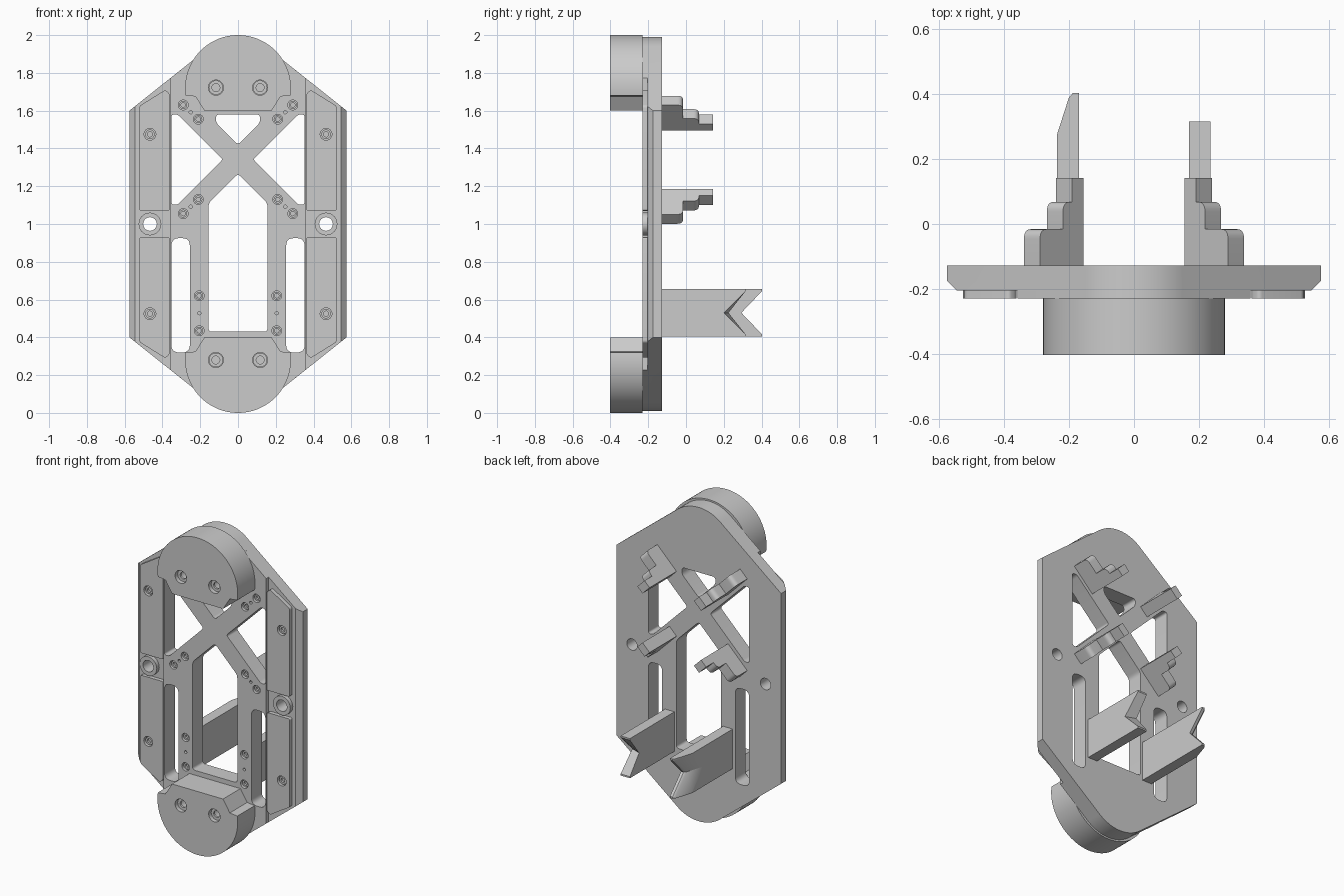
import bpy, bmesh
from math import sin, cos, pi, radians, sqrt
from mathutils import Matrix, Vector

if "Cube" in bpy.data.objects:
    bpy.data.objects.remove(bpy.data.objects["Cube"])

BACK, STEP, FACE, FRONT = -0.127, -0.205, -0.23, -0.403   # y levels


def circle(x, z, r, n=32):
    return [(x + r * cos(2 * pi * i / n), z + r * sin(2 * pi * i / n)) for i in range(n)]


def arc(cz, r, a0, a1, n=24):
    return [(r * cos(radians(a0 + (a1 - a0) * i / n)),
             cz + r * sin(radians(a0 + (a1 - a0) * i / n))) for i in range(n + 1)]


def rounded(pts, d, only=None, n=6):
    out = []
    for i, p in enumerate(pts):
        p = Vector(p)
        if only is not None and i not in only:
            out.append(tuple(p))
            continue
        a = p + (Vector(pts[i - 1]) - p).normalized() * d
        b = p + (Vector(pts[(i + 1) % len(pts)]) - p).normalized() * d
        for k in range(n + 1):
            t = k / n
            out.append(tuple(a * (1 - t) ** 2 + p * 2 * t * (1 - t) + b * t * t))
    return out


def flip(loop, sx=-1):
    return [(sx * x, z) for x, z in loop]


def extrude(name, loops, depth, matrix):
    """Fill an outline with holes, extrude it both ways and turn it into a welded mesh."""
    cu = bpy.data.curves.new(name, 'CURVE')
    cu.dimensions, cu.fill_mode, cu.extrude = '2D', 'BOTH', depth / 2
    for loop in loops:
        s = cu.splines.new('POLY')
        s.points.add(len(loop) - 1)
        for pt, (x, y) in zip(s.points, loop):
            pt.co = (x, y, 0, 1)
        s.use_cyclic_u = True
    tmp = bpy.data.objects.new(name + "_curve", cu)
    bpy.context.collection.objects.link(tmp)
    bpy.context.view_layer.update()
    me = bpy.data.meshes.new_from_object(tmp.evaluated_get(bpy.context.evaluated_depsgraph_get()))
    bpy.data.objects.remove(tmp)
    bpy.data.curves.remove(cu)
    bm = bmesh.new()
    bm.from_mesh(me)
    bm.transform(matrix)
    return finish(name, bm, me)


def finish(name, bm, me):
    bmesh.ops.remove_doubles(bm, verts=bm.verts, dist=1e-5)
    bmesh.ops.recalc_face_normals(bm, faces=bm.faces)
    bm.to_mesh(me)
    bm.free()
    me.name = name
    ob = bpy.data.objects.new(name, me)
    bpy.context.collection.objects.link(ob)
    return ob


def slab(name, loops, y0, y1):
    m = Matrix(((1, 0, 0, 0), (0, 0, -1, (y0 + y1) / 2), (0, 1, 0, 0), (0, 0, 0, 1)))
    return extrude(name, loops, abs(y1 - y0), m)


def outline(w):
    z = (1.6105 - 0.622 * w) / 0.783
    return ([(w, 2 - z), (w, z)] + arc(1.749, 0.241, 51.5, 128.5)
            + [(-w, z), (-w, 2 - z)] + arc(0.251, 0.241, 231.5, 308.5))


def screw(name, x, z, r, y):
    slab(name, [circle(x, z, r, 24), circle(x, z, r * 0.55, 24)], y, y + 0.013)


# Window openings shared by the plate layers
side_tri = rounded([(0.352, 1.58), (0.32, 1.58), (0.08, 1.342), (0.32, 1.102), (0.352, 1.102)], 0.015)
slot = rounded([(0.255, 0.32), (0.352, 0.32), (0.352, 0.925), (0.255, 0.925)], 0.04)
windows = [side_tri, flip(side_tri), slot, flip(slot),
           rounded([(0.117, 1.58), (-0.117, 1.58), (-0.117, 1.537), (0, 1.42), (0.117, 1.537)], 0.02),
           rounded([(0.156, 0.43), (0.156, 1.11), (0, 1.266), (-0.156, 1.11), (-0.156, 0.43)], 0.02)]

# Base plate in two layers, the front one chamfered along the long sides
bores = [circle(s * 0.466, 1.0, 0.036) for s in (-1, 1)]
base = slab("base_plate", [outline(0.575)] + windows + bores, BACK, -0.175)
edge = slab("base_edge", [outline(0.575)] + windows + bores, -0.175, STEP)
bm = bmesh.new()
bm.from_mesh(edge.data)
for v in bm.verts:
    if abs(v.co.x) > 0.57 and v.co.y < -0.2:
        v.co.x *= 0.545 / 0.575
        v.co.z += 0.024 if v.co.z > 1 else -0.024
bm.from_mesh(base.data)
bmesh.ops.delete(bm, geom=[f for f in bm.faces if all(abs(v.co.y + 0.175) < 1e-4 for v in f.verts)],
                 context='FACES')
bpy.data.objects.remove(edge)
bpy.data.objects.remove(base)
finish("base_plate", bm, bpy.data.meshes.new("base_plate"))

# Raised centre frame with small screws and pin holes
small = [(0.29, 1.63), (0.21, 1.555), (0.21, 1.13), (0.29, 1.055), (0.205, 0.62), (0.205, 0.435)]
pins = [(0.25, 1.592), (0.25, 1.092), (0.205, 0.528)]
holes = [circle(s * x, z, 0.026, 24) for s in (-1, 1) for x, z in small]
holes += [circle(s * x, z, 0.009, 12) for s in (-1, 1) for x, z in pins]
slab("centre_frame", [outline(0.358)] + windows + holes, STEP, FACE)
for s in (-1, 1):
    for x, z in small:
        screw("frame_screw", s * x, z, 0.021, -0.219)

# Side rails, their screws and the central bushings
rail = rounded([(0.362, 1.07), (0.522, 1.07), (0.522, 1.625), (0.385, 1.71), (0.362, 1.69)], 0.012)
for s in (-1, 1):
    for up in (True, False):
        z = 1.475 if up else 0.525
        loop = flip(rail, s) if up else [(s * a, 2 - b) for a, b in rail]
        slab("side_rail", [loop, circle(s * 0.466, z, 0.031)], STEP, FACE)
        screw("rail_screw", s * 0.466, z, 0.025, -0.219)
    slab("bushing", [circle(s * 0.466, 1.0, 0.06), circle(s * 0.466, 1.0, 0.036)], STEP, FACE)

# Round end blocks with bolts
cap = arc(1.72, 0.28, -8, 188, 56) + [(-0.225, 1.675), (-0.178, 1.6), (0.178, 1.6), (0.225, 1.675)]
for up in (True, False):
    z = 1.722 if up else 0.28
    loop = cap if up else [(x, 2 - q) for x, q in cap]
    slab("end_block", [loop] + [circle(s * 0.117, z, 0.04) for s in (-1, 1)], FRONT, FACE)
    for s in (-1, 1):
        screw("end_block_bolt", s * 0.117, z, 0.038, -0.38)

# Four stepped jaws around the crossing of the X
jaw = rounded([(0.254, BACK), (0.444, BACK), (0.444, -0.016), (0.344, -0.016), (0.344, 0.068),
               (0.304, 0.068), (0.304, 0.142), (0.254, 0.142)], 0.03, only=(2, 4))
for a in (45, 135, 225, 315):
    c, s = cos(radians(a)), sin(radians(a))
    extrude("stepped_jaw", [jaw], 0.07,
            Matrix(((c, 0, -s, 0), (0, 1, 0, 0), (s, 0, c, 1.34), (0, 0, 0, 1))))


# Notched rests, lofted across x through (x, tip y, notch y) sections
def rest(name, sections):
    bm = bmesh.new()
    rings = [[bm.verts.new((x, y, z)) for y, z in
              ((BACK, 0.405), (tip, 0.405), (tip, 0.415), (notch, 0.53), (tip, 0.645), (tip, 0.655), (BACK, 0.655))]
             for x, tip, notch in sections]
    for r in (rings[0], rings[-1]):
        bm.faces.new(r)
    for a, b in zip(rings, rings[1:]):
        for i in range(7):
            j = (i + 1) % 7
            bm.faces.new((a[i], a[j], b[j], b[i]))
    finish(name, bm, bpy.data.meshes.new(name))


rest("left_rest", [(-0.237, 0.275, 0.165), (-0.2, 0.39, 0.28), (-0.188, 0.403, 0.293), (-0.17, 0.403, 0.293)])
rest("right_rest", [(0.17, 0.316, 0.225), (0.235, 0.316, 0.2)])

# Smooth the curved walls, keep edges sharp
bpy.ops.object.select_all(action='DESELECT')
for ob in bpy.context.scene.objects:
    ob.select_set(True)
    bpy.context.view_layer.objects.active = ob
bpy.ops.object.shade_smooth_by_angle(angle=radians(30))
